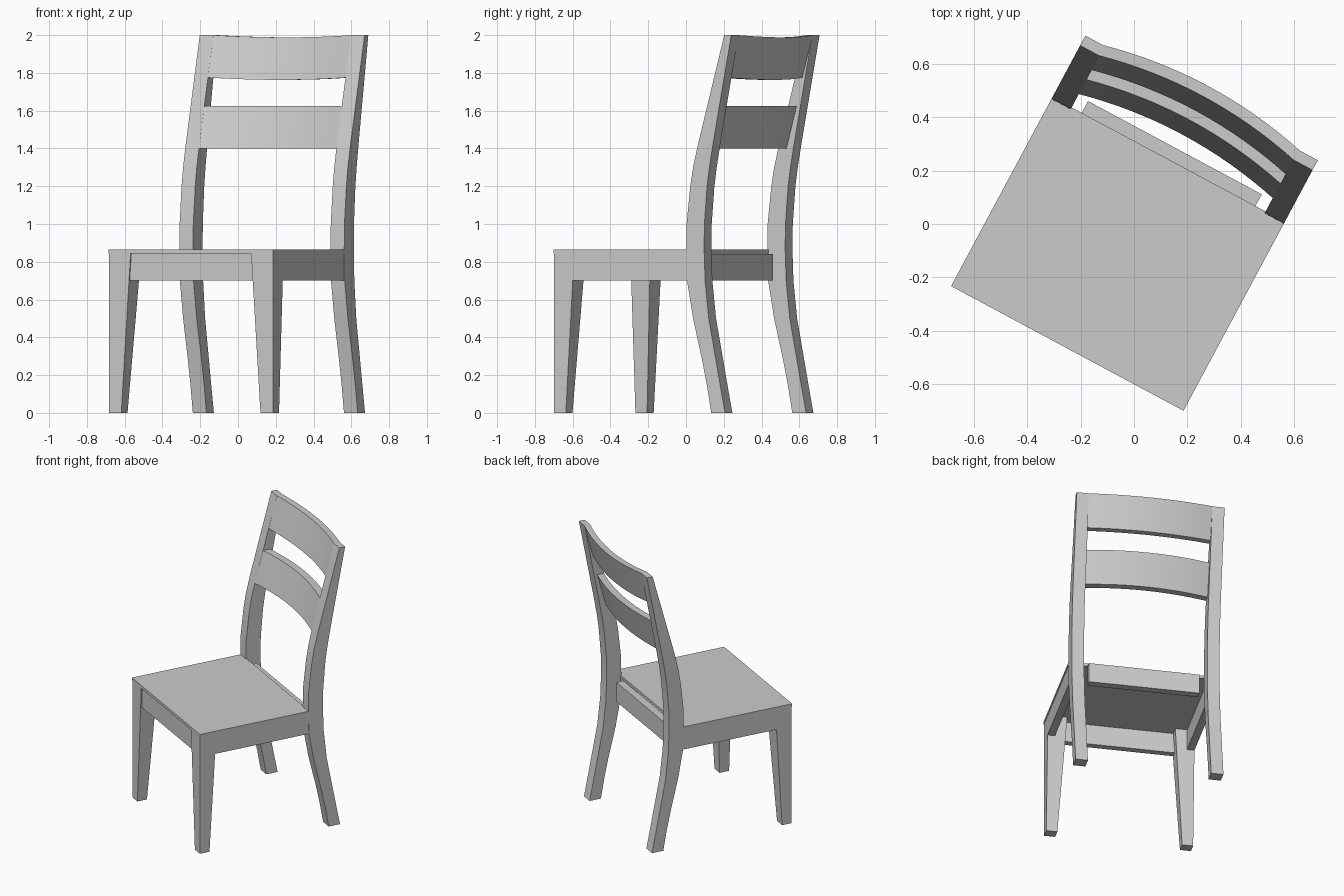
import bpy, bmesh, math
from mathutils import Matrix

if "Cube" in bpy.data.objects:
    bpy.data.objects.remove(bpy.data.objects["Cube"])

# the whole chair is turned about z
TURN = Matrix.Rotation(math.radians(-28.2), 4, 'Z')


def finish(name, bm):
    bmesh.ops.recalc_face_normals(bm, faces=bm.faces)
    bm.transform(TURN)
    me = bpy.data.meshes.new(name)
    bm.to_mesh(me)
    bm.free()
    me.shade_smooth()
    me.set_sharp_from_angle(angle=math.radians(30))
    ob = bpy.data.objects.new(name, me)
    bpy.context.collection.objects.link(ob)
    return ob


def loft(name, rings):
    """Skin a row of equal-length closed sections and cap both ends."""
    bm = bmesh.new()
    rows = [[bm.verts.new(p) for p in ring] for ring in rings]
    n = len(rows[0])
    for a, b in zip(rows, rows[1:]):
        for i in range(n):
            j = (i + 1) % n
            bm.faces.new((a[i], a[j], b[j], b[i]))
    bm.faces.new(rows[0])
    bm.faces.new(rows[-1])
    return finish(name, bm)


def rect(x0, x1, y0, y1, z):
    return [(x0, y0, z), (x1, y0, z), (x1, y1, z), (x0, y1, z)]


def box(name, x0, x1, y0, y1, z0, z1):
    return loft(name, [rect(x0, x1, y0, y1, z0), rect(x0, x1, y0, y1, z1)])


# back post section: height, front y, back y
POST = [(0, .417, .50), (.14, .392, .472), (.28, .362, .445), (.5, .308, .402),
        (.7, .272, .380), (.87, .267, .374), (1.0, .269, .376),
        (1.2, .291, .392), (1.3, .308, .406), (1.42, .337, .427), (2.0, .495, .537)]


def post_front(z):
    return .337 + (z - 1.42) * (.495 - .337) / .58


def rail(name, z0, z1, thick, drop):
    """Bowed slat that leans with the posts."""
    rings = []
    steps = 16
    for i in range(steps + 1):
        t = 2 * i / steps - 1
        bow = 1 - t * t
        x, dy, dz = .415 * t, .05 * bow, -drop * bow
        f0, f1 = post_front(z0) + dy, post_front(z1) + dy
        rings.append([(x, f0, z0 + dz), (x, f0 + thick, z0 + dz),
                      (x, f1 + thick, z1 + dz), (x, f1, z1 + dz)])
    return loft(name, rings)


# seat and front/back aprons
box("seat", -.495, .495, -.53, .275, .845, .865)
box("front_apron", -.40, .40, -.52, -.475, .70, .845)
box("back_apron", -.37, .37, .272, .325, .70, .84)

# mirrored parts
for side, s in (("left", -1), ("right", 1)):
    # tapered front leg, straight on the outside
    loft("front_leg_" + side, [
        rect(s * .492, s * .418, -.528, -.458, 0),
        rect(s * .492, s * .362, -.528, -.408, .845)])
    # curved back post
    loft("back_post_" + side, [rect(s * .495, s * .413, f, b, z) for z, f, b in POST])
    # side apron
    box("side_apron_" + side, s * .492, s * .442, -.45, .29, .70, .845)

# back rails
rail("top_rail", 1.775, 2.0, .043, .012)
rail("middle_rail", 1.40, 1.625, .05, 0)
